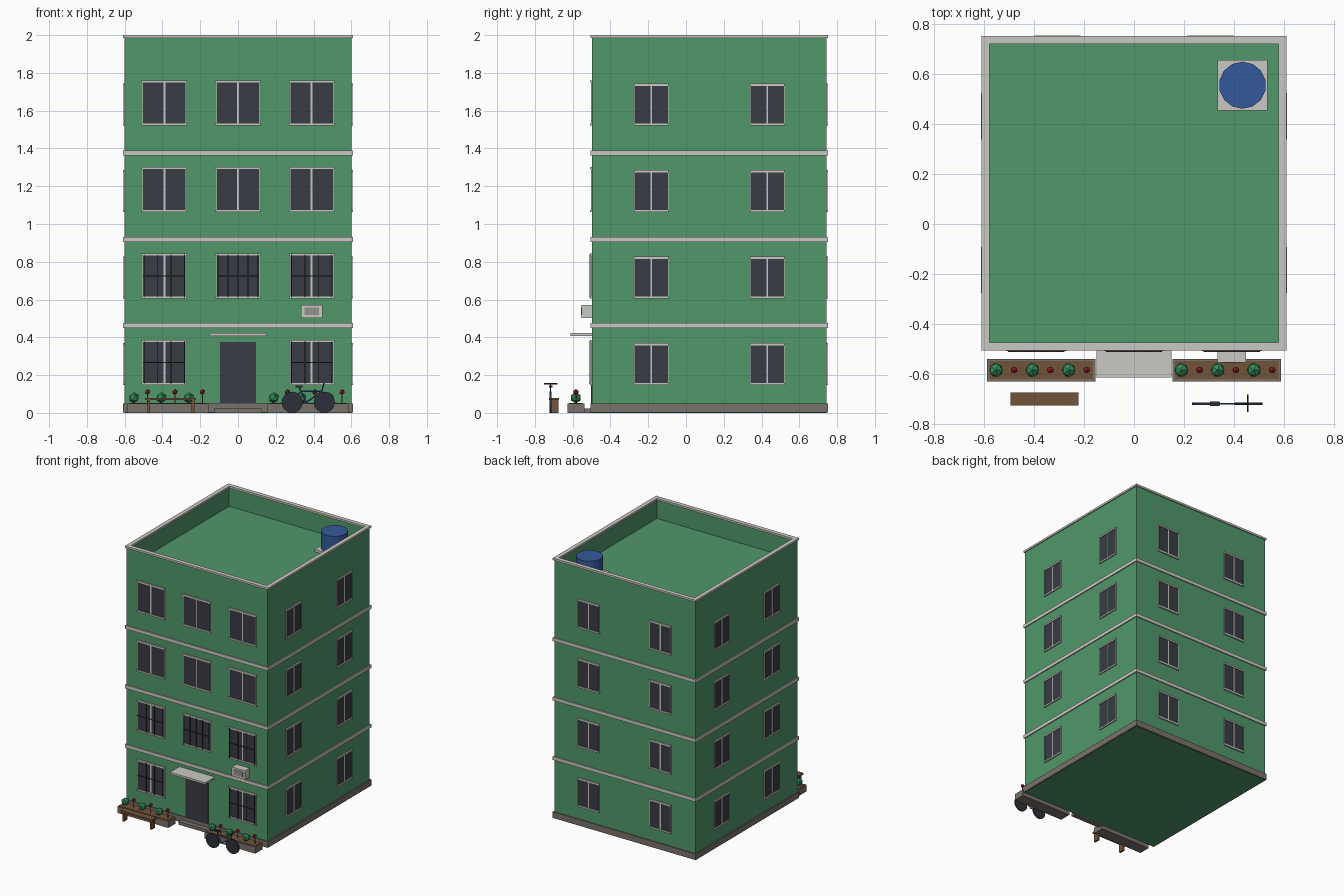
import bpy, bmesh
from math import pi
from mathutils import Vector

if "Cube" in bpy.data.objects:
    bpy.data.objects.remove(bpy.data.objects["Cube"], do_unlink=True)


def lin(v):
    v /= 255
    return v / 12.92 if v < 0.04 else ((v + 0.055) / 1.055) ** 2.4


def material(name, *rgb):
    m = bpy.data.materials.new(name)
    col = [lin(c) for c in rgb] + [1]
    m.use_nodes = True
    m.diffuse_color = col
    m.node_tree.nodes["Principled BSDF"].inputs["Base Color"].default_value = col
    return m


WALL = material("wall green", 80, 152, 106)
TRIM = material("pale trim", 203, 201, 195)
GLASS = material("dark glass", 56, 60, 68)
STONE = material("stone", 122, 114, 107)
WOOD = material("brown wood", 114, 83, 56)
LEAF = material("leaf green", 52, 142, 92)
RED = material("flower red", 165, 35, 48)
BLUE = material("tank blue", 52, 90, 155)
METAL = material("dark metal", 44, 49, 56)
GREY = material("vent grey", 150, 147, 141)


def finish(bm, name, mat):
    me = bpy.data.meshes.new(name)
    bm.to_mesh(me)
    bm.free()
    me.materials.append(mat)
    ob = bpy.data.objects.new(name, me)
    bpy.context.collection.objects.link(ob)
    return ob


def add_box(bm, lo, hi):
    lo, hi = Vector(lo), Vector(hi)
    vs = bmesh.ops.create_cube(bm, size=1)["verts"]
    for v in vs:
        v.co = Vector(a * b for a, b in zip(v.co, hi - lo)) + (lo + hi) / 2


def box(name, mat, *spans):
    """Object made of one or more (low corner, high corner) boxes."""
    bm = bmesh.new()
    for lo, hi in spans:
        add_box(bm, lo, hi)
    return finish(bm, name, mat)


def rod(name, mat, a, b, r, sides=6):
    a, b = Vector(a), Vector(b)
    bm = bmesh.new()
    bmesh.ops.create_cone(bm, cap_ends=True, segments=sides, radius1=r, radius2=r,
                          depth=(b - a).length)
    ob = finish(bm, name, mat)
    ob.location = (a + b) / 2
    ob.rotation_mode = 'QUATERNION'
    ob.rotation_quaternion = (b - a).to_track_quat('Z', 'Y')
    return ob


def ball(name, mat, centre, r, detail=1):
    bm = bmesh.new()
    bmesh.ops.create_icosphere(bm, subdivisions=detail, radius=r)
    ob = finish(bm, name, mat)
    ob.location = centre
    return ob


# Building shell with a sunken roof
X, Y0, Y1 = 0.6, -0.497, 0.743
YC = (Y0 + Y1) / 2
bm = bmesh.new()
add_box(bm, (-X, Y0, 0), (X, Y1, 1.99))
bm.normal_update()
roof = [f for f in bm.faces if f.normal.z > 0.9]
bmesh.ops.inset_region(bm, faces=roof, thickness=0.022)
low = bmesh.ops.extrude_face_region(bm, geom=roof)
bmesh.ops.delete(bm, geom=roof, context='FACES')
for v in low["geom"]:
    if isinstance(v, bmesh.types.BMVert):
        v.co.z = 1.84
bmesh.ops.recalc_face_normals(bm, faces=bm.faces)
finish(bm, "building_walls", WALL)

# Parapet cap, floor bands and plinth
e, w = 0.008, 0.032
xa, ya, yb = X + e, Y0 - e, Y1 + e
box("parapet_cap", TRIM,
    ((-xa, ya, 1.985), (xa, ya + w, 2)), ((-xa, yb - w, 1.985), (xa, yb, 2)),
    ((-xa, ya + w, 1.985), (-xa + w, yb - w, 2)), ((xa - w, ya + w, 1.985), (xa, yb - w, 2)))
for i in (1, 2, 3):
    z = i * 0.457 + 0.005
    box("floor_band", TRIM, ((-xa, ya, z - 0.013), (xa, yb, z + 0.013)))
box("plinth", STONE, ((-xa, ya, 0.003), (xa, yb, 0.05)))


# Windows, built facing the front and turned onto each wall
def window(place, angle, half, height, frame, barred=False, mullion=True):
    def part(name, mat, *spans):
        ob = box(name, mat, *spans)
        ob.location = place
        ob.rotation_euler.z = angle
    part("window_glass", GLASS, ((-half, -0.004, 0), (half, 0.01, height)))
    t = 0.006
    part("window_trim", TRIM,
         ((-half - frame, -0.01, height - t), (half + frame, 0.01, height + t)),
         ((-half - frame, -0.01, -t), (half + frame, 0.01, t)),
         ((-half - 0.003, -0.006, 0), (-half, 0.01, height)),
         ((half, -0.006, 0), (half + 0.003, 0.01, height)))
    if mullion:
        part("window_mullion", TRIM, ((-0.005, -0.006, 0), (0.005, 0, height)))
    if barred:
        n = 4 if mullion else 5
        bars = [((x - 0.002, -0.013, 0), (x + 0.002, -0.009, height))
                for x in (half * 0.95 * (2 * k / (n - 1) - 1) for k in range(n))]
        bars.append(((-half, -0.013, height / 2 - 0.002), (half, -0.009, height / 2 + 0.002)))
        part("window_grille", METAL, *bars)


for floor in range(4):
    z = 0.153 + 0.458 * floor
    for x in (-0.39, 0, 0.39):
        if floor or x:
            window((x, Y0, z), 0, 0.112, 0.228, 0.008, floor < 2, floor != 1 or x != 0)
    for s in (-1, 1):
        window((s * 0.305, Y1, z), pi, 0.088, 0.21, 0.004)
        for side in (-1, 1):
            window((side * X, YC + s * 0.307, z), side * pi / 2, 0.088, 0.21, 0.004)

# Entrance: door, step and canopy
box("front_door", GLASS, ((-0.095, Y0 - 0.005, 0.05), (0.095, Y0 + 0.01, 0.375)))
box("entrance_step", STONE, ((-0.127, -0.542, 0), (0.127, Y0, 0.024)))
box("entrance_canopy", TRIM, ((-0.15, -0.612, 0.408), (0.15, Y0, 0.423)))

# Air conditioner
box("air_conditioner", TRIM, ((0.333, -0.552, 0.502), (0.447, Y0, 0.57)))
box("air_conditioner_vent", GREY, ((0.352, -0.555, 0.517), (0.428, -0.55, 0.557)))

# Roof water tank on its pad
box("tank_pad", TRIM, ((0.333, 0.454, 1.835), (0.533, 0.654, 1.858)))
rod("water_tank", BLUE, (0.433, 0.554, 1.858), (0.433, 0.554, 1.99), 0.094, 14)

# Planters with bushes and flowers
for cx in (-0.37, 0.37):
    px, py = 0.217, -0.583
    box("planter", STONE, ((cx - px, py - 0.045, 0), (cx + px, py + 0.045, 0.05)))
    box("planter_soil", WOOD, ((cx - px + 0.01, py - 0.036, 0.045),
                               (cx + px - 0.01, py + 0.036, 0.053)))
    for k in range(6):
        x = cx - 0.181 + 0.0725 * k
        if k % 2 == 0:
            ball("bush", LEAF, (x, py, 0.08), 0.03)
        else:
            rod("flower_stem", WOOD, (x, py, 0.05), (x, py, 0.11), 0.003)
            ball("flower", RED, (x, py, 0.111), 0.015)

# Bench
box("bench_seat", WOOD, ((-0.492, -0.724, 0.067), (-0.222, -0.672, 0.08)))
for x in (-0.472, -0.238):
    box("bench_leg", WOOD, ((x - 0.007, -0.72, 0), (x + 0.007, -0.676, 0.067)))

# Bicycle
by = -0.717


def bike(name, mat, a, b, r=0.0035):
    rod(name, mat, (a[0], by, a[1]), (b[0], by, b[1]), r)


rear, front, crank = (0.287, 0.056), (0.457, 0.056), (0.362, 0.056)
seat, head = (0.332, 0.115), (0.444, 0.115)
for x, z in (rear, front):
    rod("bicycle_wheel", METAL, (x, by - 0.005, z), (x, by + 0.005, z), 0.056, 16)
for a, b in ((rear, crank), (rear, seat), (crank, seat), (crank, head), (seat, head)):
    bike("bicycle_frame", BLUE, a, b)
bike("bicycle_fork", METAL, front, head)
bike("bicycle_stem", METAL, head, (0.454, 0.155))
bike("bicycle_seat_post", METAL, seat, (0.323, 0.138))
box("bicycle_seat", METAL, ((0.304, by - 0.009, 0.135), (0.342, by + 0.009, 0.144)))
rod("bicycle_handlebar", METAL, (0.454, by - 0.034, 0.155), (0.454, by + 0.036, 0.155), 0.004)
